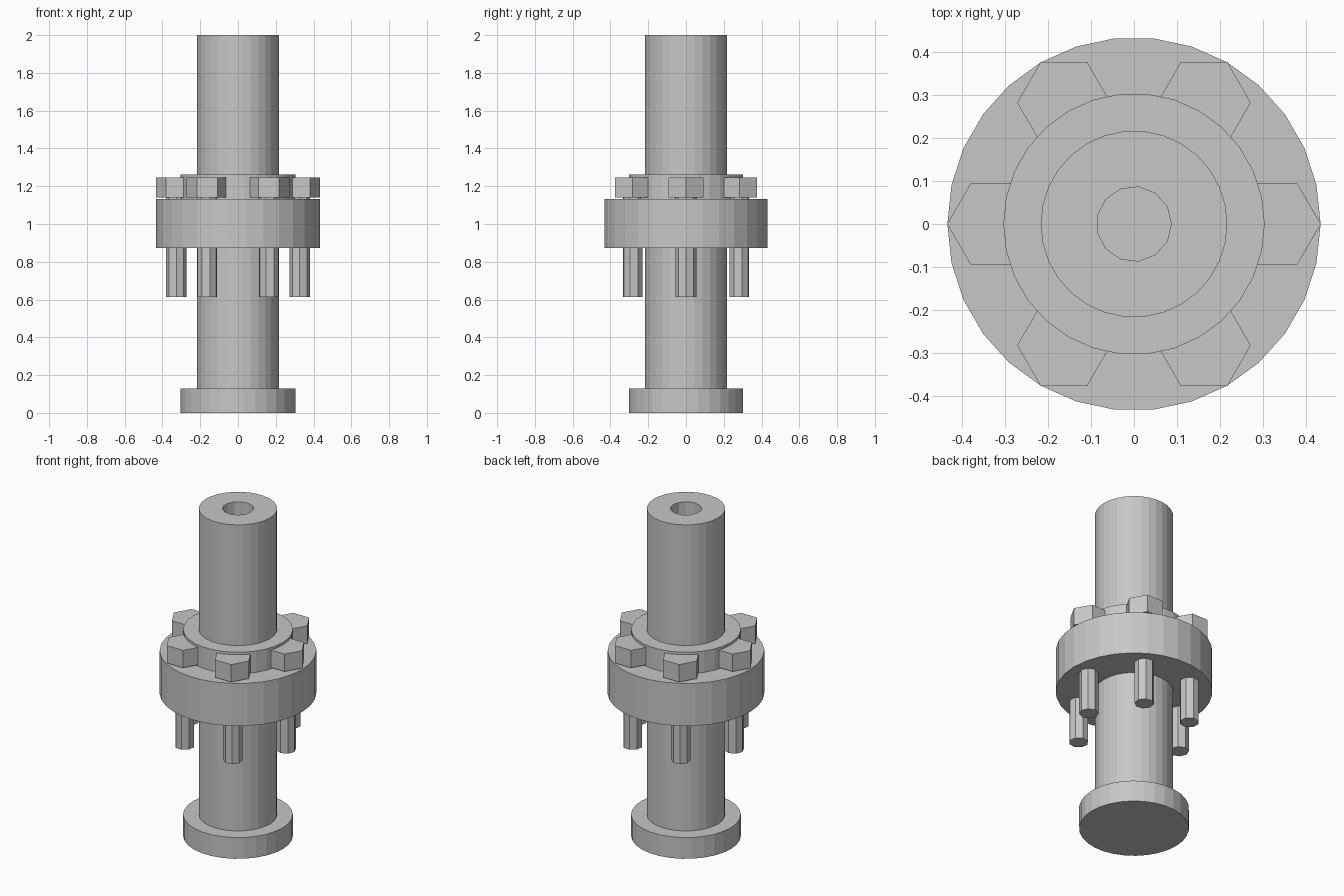
import bpy
import bmesh
from math import cos, sin, pi, radians

if "Cube" in bpy.data.objects:
    bpy.data.objects.remove(bpy.data.objects["Cube"], do_unlink=True)

# Material
steel = bpy.data.materials.new("plain_grey")
steel.use_nodes = True
grey = (0.57, 0.57, 0.57, 1)
steel.diffuse_color = grey
steel.node_tree.nodes["Principled BSDF"].inputs["Base Color"].default_value = grey


def lathe(name, profile, sides, turn=0.0, centre=(0, 0)):
    """Closed solid of revolution from (radius, z) points, listed upwards."""
    bm = bmesh.new()
    rings = []
    for r, z in profile:
        angles = [turn + 2 * pi * i / sides for i in range(sides)]
        rings.append([bm.verts.new((r * cos(a), r * sin(a), z)) for a in angles])
    for low, high in zip(rings, rings[1:]):
        for i in range(sides):
            j = (i + 1) % sides
            bm.faces.new((low[i], low[j], high[j], high[i]))
    bm.faces.new(rings[0][::-1])
    bm.faces.new(rings[-1])
    bmesh.ops.recalc_face_normals(bm, faces=bm.faces)
    mesh = bpy.data.meshes.new(name)
    bm.to_mesh(mesh)
    bm.free()
    mesh.materials.append(steel)
    obj = bpy.data.objects.new(name, mesh)
    obj.location = (*centre, 0)
    bpy.context.collection.objects.link(obj)
    return obj


# Shaft with foot, flange and raised collar
FOOT, SHAFT, FLANGE = 0.304, 0.217, 0.434
shaft = lathe("flanged_shaft", [
    (FOOT, 0), (FOOT, 0.13), (SHAFT, 0.13), (SHAFT, 0.872),
    (FLANGE, 0.872), (FLANGE, 1.132), (FOOT, 1.132), (FOOT, 1.262),
    (SHAFT, 1.262), (SHAFT, 2)], 30)

# Blind bore down from the top
cutter = lathe("bore_cutter", [(0.087, 0.13), (0.087, 2.1)], 13)
cutter.hide_render = True
bore = shaft.modifiers.new("bore", "BOOLEAN")
bore.operation = "DIFFERENCE"
bore.solver = "EXACT"
bore.object = cutter
bpy.context.view_layer.objects.active = shaft
bpy.ops.object.modifier_apply(modifier=bore.name)
bpy.data.objects.remove(cutter, do_unlink=True)

# Ring of six hexagonal bolts
for n in range(6):
    a = radians(60 * n)
    spot = (0.326 * cos(a), 0.326 * sin(a))
    lathe(f"bolt_head_{n + 1}", [(0.1085, 1.14), (0.1085, 1.247)], 6, a, spot)
    lathe(f"bolt_shank_{n + 1}", [(0.0543, 0.613), (0.0543, 1.145)], 8, a, spot)
